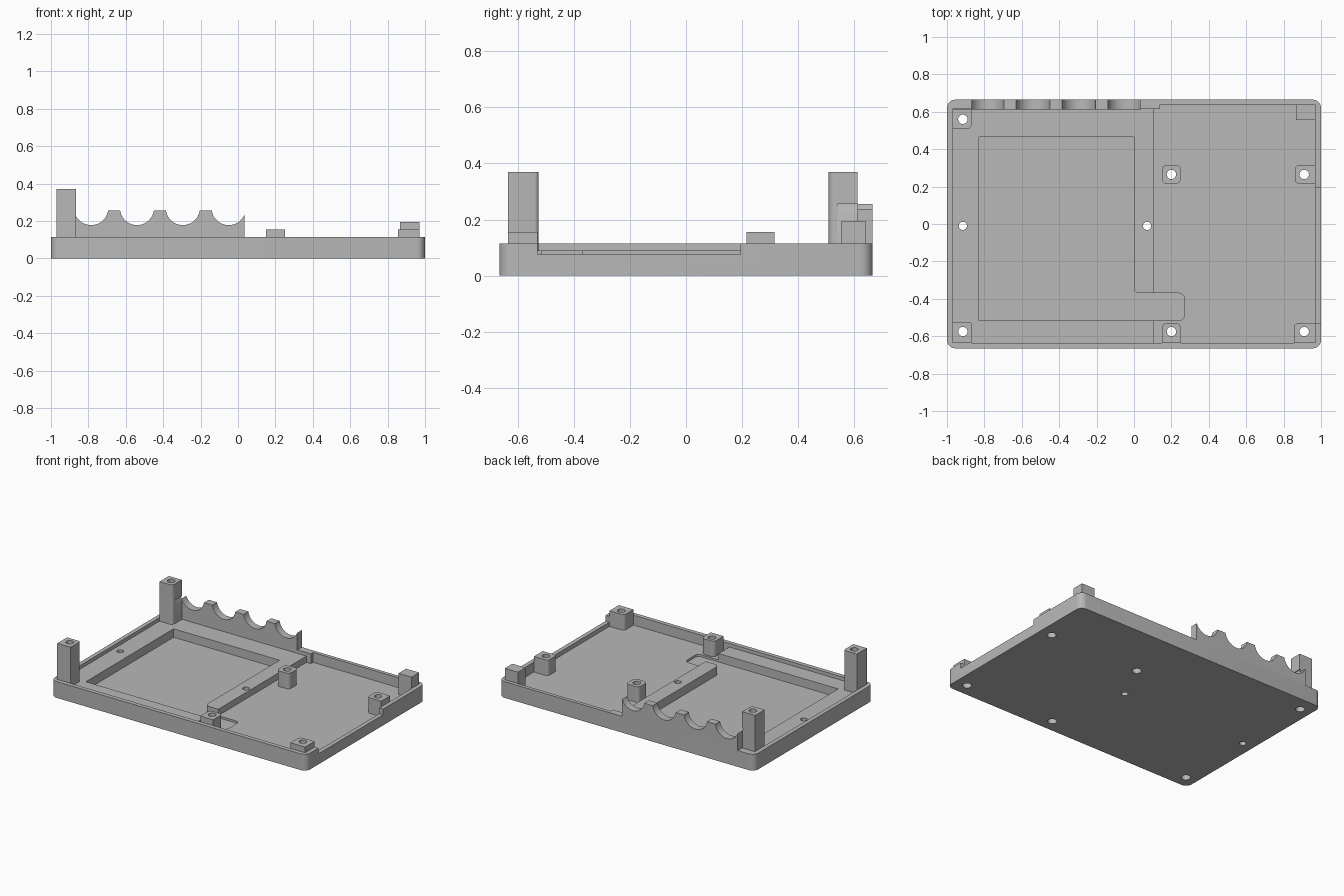
import bpy, bmesh, math
from mathutils import Vector

cube = bpy.data.objects.get("Cube")
if cube:
    bpy.data.objects.remove(cube, do_unlink=True)

gray = bpy.data.materials.new("plastic_gray")
gray.use_nodes = True
COLOR = (0.48, 0.48, 0.48, 1)
gray.diffuse_color = COLOR
gray.node_tree.nodes["Principled BSDF"].inputs["Base Color"].default_value = COLOR


def rounded(corners, steps=6):
    """Outline from right-angled (x, y, radius) corners."""
    pts = []
    for i, (x, y, r) in enumerate(corners):
        p = Vector((x, y))
        if r == 0:
            pts.append(p)
            continue
        d1 = (Vector(corners[i - 1][:2]) - p).normalized()
        d2 = (Vector(corners[(i + 1) % len(corners)][:2]) - p).normalized()
        c = p + (d1 + d2) * r
        for k in range(steps + 1):
            t = math.pi / 2 * k / steps
            pts.append(c - r * (d2 * math.cos(t) + d1 * math.sin(t)))
    return pts


def rect(x0, x1, y0, y1, r=(0, 0, 0, 0)):
    return rounded([(x0, y0, r[0]), (x1, y0, r[1]), (x1, y1, r[2]), (x0, y1, r[3])])


def circle(x, y, r, n=32):
    return [Vector((x + r * math.cos(math.tau * k / n), y + r * math.sin(math.tau * k / n)))
            for k in range(n)]


def prism(name, outline, a, b, along_y=False):
    """Extrude an outline from a to b along z, or along y for an xz outline."""
    bm = bmesh.new()
    place = (lambda p: (p.x, a, p.y)) if along_y else (lambda p: (p.x, p.y, a))
    face = bm.faces.new([bm.verts.new(place(p)) for p in outline])
    top = bmesh.ops.extrude_face_region(bm, geom=[face])["geom"]
    shift = Vector((0, b - a, 0)) if along_y else Vector((0, 0, b - a))
    bmesh.ops.translate(bm, vec=shift, verts=[g for g in top if isinstance(g, bmesh.types.BMVert)])
    bmesh.ops.recalc_face_normals(bm, faces=bm.faces)
    mesh = bpy.data.meshes.new(name)
    bm.to_mesh(mesh)
    bm.free()
    mesh.materials.append(gray)
    ob = bpy.data.objects.new(name, mesh)
    bpy.context.collection.objects.link(ob)
    return ob


def cut(ob, *args, **kw):
    """Subtract a prism from an object and discard the cutter."""
    cutter = prism("cutter", *args, **kw)
    cutter.hide_render = True
    mod = ob.modifiers.new("cut", 'BOOLEAN')
    mod.operation, mod.solver, mod.object = 'DIFFERENCE', 'EXACT', cutter
    deps = bpy.context.evaluated_depsgraph_get()
    mesh = bpy.data.meshes.new_from_object(ob.evaluated_get(deps))
    ob.modifiers.clear()
    ob.data = mesh
    bpy.data.objects.remove(cutter, do_unlink=True)


RIM, LEDGE, FLOOR, POCKET = 0.115, 0.09, 0.045, 0.03
W, D = 0.97, 0.635          # inner half width and depth
parts = []

# Tray with a low right floor, a raised left floor and a thicker back wall on the left
tray = prism("tray", rect(-1, 1, -0.665, 0.665, (0.045,) * 4), 0, RIM)
parts.append(tray)
cut(tray, rounded([(0.105, -D, 0), (W, -D, 0), (W, 0.64, 0), (0.14, 0.64, 0),
                   (0.14, 0.615, 0), (0.105, 0.615, 0)]), FLOOR, 0.3)
cut(tray, rect(-W, 0.12, -D, 0.615), LEDGE, 0.3)

# Battery pocket with its cable channel
cut(tray, rounded([(-0.83, -0.515, 0), (0.27, -0.515, 0.03), (0.27, -0.37, 0.03),
                   (0, -0.37, 0.03), (0, 0.465, 0), (-0.83, 0.465, 0)]), POCKET, 0.3)

# Lowered section of the right wall
cut(tray, rect(0.95, 1.1, -0.53, 0.195), 0.075, 0.3)

# Scalloped cable saddle on the back wall
saddle = prism("cable_saddle", rect(-0.87, 0.035, 0.612, 0.665), RIM, 0.255)
parts.append(saddle)
R, CZ, TOP = 0.091, 0.269, 0.256
lean = math.asin((CZ - TOP) / R)


def scallop(cx):
    angles = [math.pi + lean + (math.pi - 2 * lean) * k / 24 for k in range(25)]
    return [Vector((cx + R * math.cos(t), CZ + R * math.sin(t))) for t in angles]


centers = [-0.785 + 0.245 * i for i in range(4)]
for cx in centers:
    cut(saddle, scallop(cx), 0.54, 0.7, along_y=True)

# Screw posts: name, x range, y range, top, corner radii, hole centre
r = 0.025
posts = [
    ("tall_post_front", -W, -0.865, -D, -0.525, 0.37, (0, 0, 0.015, 0), (-0.915, -0.575)),
    ("tall_post_back", -W, -0.868, 0.508, 0.612, 0.37, (0, r, 0, 0), (-0.915, 0.56)),
    ("short_post_center", 0.15, 0.25, 0.215, 0.315, 0.155, (r,) * 4, (0.2, 0.265)),
    ("short_post_front", 0.15, 0.25, -D, -0.53, 0.155, (0, 0, r, r), (0.2, -0.575)),
    ("short_post_right", 0.86, W, 0.215, 0.315, 0.155, (r, 0, 0, r), (0.91, 0.265)),
    ("short_post_corner", 0.855, W, -D, -0.53, 0.155, (0, 0, 0, r), (0.91, -0.575)),
]
for name, x0, x1, y0, y1, top, radii, hole in posts:
    post = prism(name, rect(x0, x1, y0, y1, radii), 0.02, top)
    parts.append(post)
    if name == "tall_post_back":
        cut(post, scallop(centers[0]), 0.54, 0.7, along_y=True)
    for ob in (post, tray):
        cut(ob, circle(*hole, 0.025), -0.1, 0.5)
        cut(ob, circle(*hole, 0.03), -0.1, 0.035)

# Plain support block in the back right corner
parts.append(prism("corner_block", rect(0.867, W, 0.555, 0.64), 0.02, 0.195))

# Mounting holes in the raised floor
for x in (-0.915, 0.07):
    cut(tray, circle(x, -0.01, 0.022), -0.1, 0.3)

bpy.ops.object.select_all(action='DESELECT')
for ob in parts:
    ob.select_set(True)
bpy.context.view_layer.objects.active = tray
bpy.ops.object.shade_smooth_by_angle(angle=math.radians(30))
